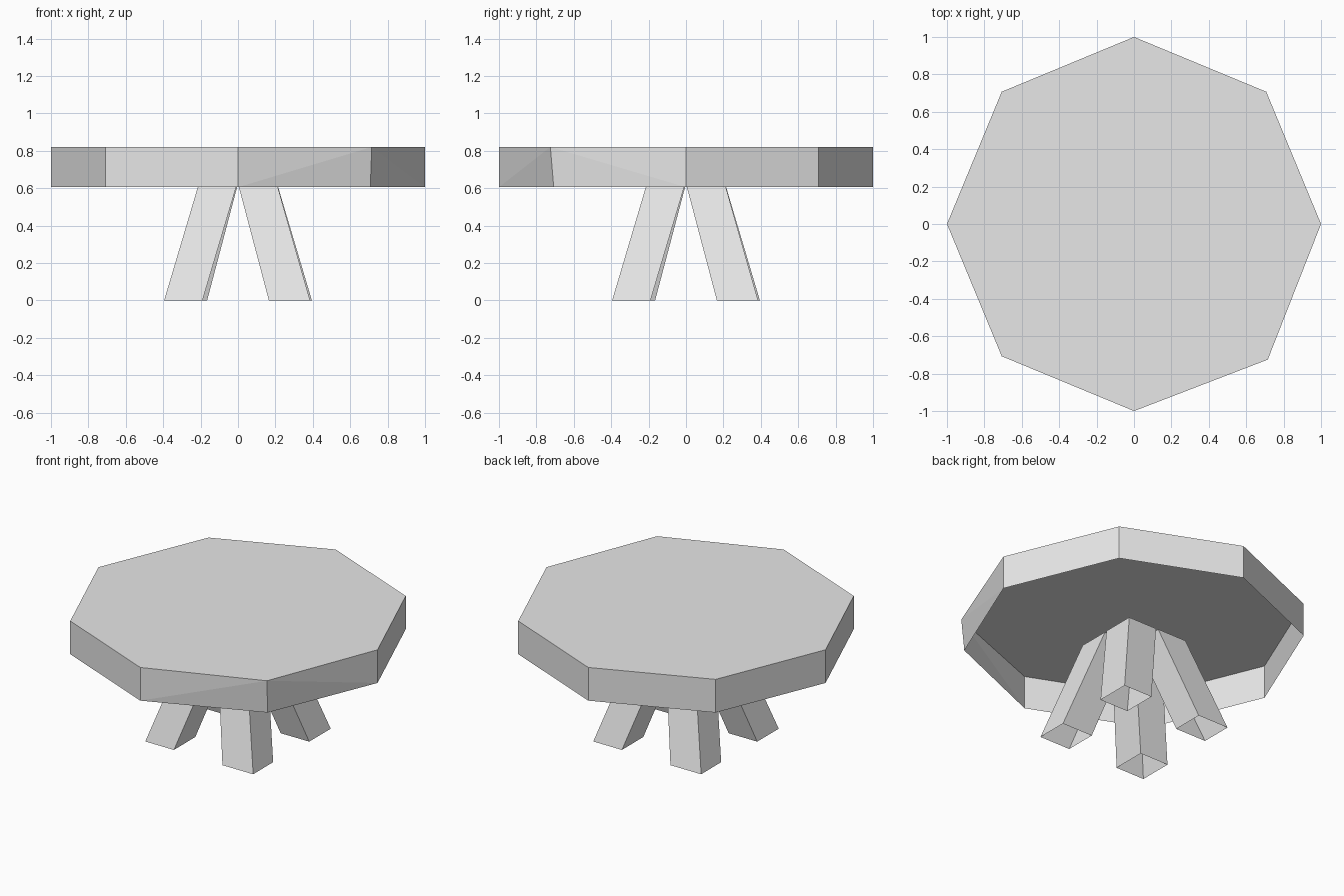
import bpy, bmesh
from math import cos, sin, pi
from mathutils import Matrix, Vector

cube = bpy.data.objects.get("Cube")
if cube:
    bpy.data.objects.remove(cube, do_unlink=True)

# One plain grey for the whole table
grey = bpy.data.materials.new("light_grey")
grey.use_nodes = True
colour = (0.8, 0.8, 0.8, 1)
grey.diffuse_color = colour
grey.node_tree.nodes["Principled BSDF"].inputs["Base Color"].default_value = colour

TOP, UNDER = 0.82, 0.605


def shell(name, low, high, cap=False, split=()):
    """Walls between two rings, open underneath; split walls get a diagonal."""
    bm = bmesh.new()
    a = [bm.verts.new(p) for p in low]
    b = [bm.verts.new(p) for p in high]
    n = len(a)
    for i in range(n):
        j = (i + 1) % n
        if i not in split:
            bm.faces.new((a[i], a[j], b[j], b[i]))
        elif i == split[0]:      # diagonal rises to the end of the wall
            bm.faces.new((a[i], a[j], b[j]))
            bm.faces.new((a[i], b[j], b[i]))
        else:                    # diagonal rises to the start of the wall
            bm.faces.new((a[i], a[j], b[i]))
            bm.faces.new((a[j], b[j], b[i]))
    if cap:
        bm.faces.new(b)
    mesh = bpy.data.meshes.new(name)
    bm.to_mesh(mesh)
    bm.free()
    mesh.materials.append(grey)
    obj = bpy.data.objects.new(name, mesh)
    bpy.context.collection.objects.link(obj)
    return obj


def octagon(z):
    return [Vector((cos(i * pi / 4), sin(i * pi / 4), z)) for i in range(8)]


def rectangle(x0, x1, y0, y1, z):
    return [Vector(p) for p in ((x0, y0, z), (x1, y0, z), (x1, y1, z), (x0, y1, z))]


# Octagonal top, hollow below, with its front right corner nudged outwards
rim = octagon(TOP)
rim[7] += Vector((0.008, -0.018, 0))
shell("table_top", octagon(UNDER), rim, cap=True, split=(6, 7))

# Four splayed hollow legs, one turned about the centre
foot = rectangle(0.165, 0.385, -0.395, -0.19, 0)
head = rectangle(0.005, 0.213, -0.215, -0.01, UNDER)
for k, name in enumerate(("front_left_leg", "back_left_leg",
                          "back_right_leg", "front_right_leg")):
    turn = Matrix.Rotation(k * pi / 2, 3, "Z")
    shell(name, [turn @ p for p in foot], [turn @ p for p in head])
